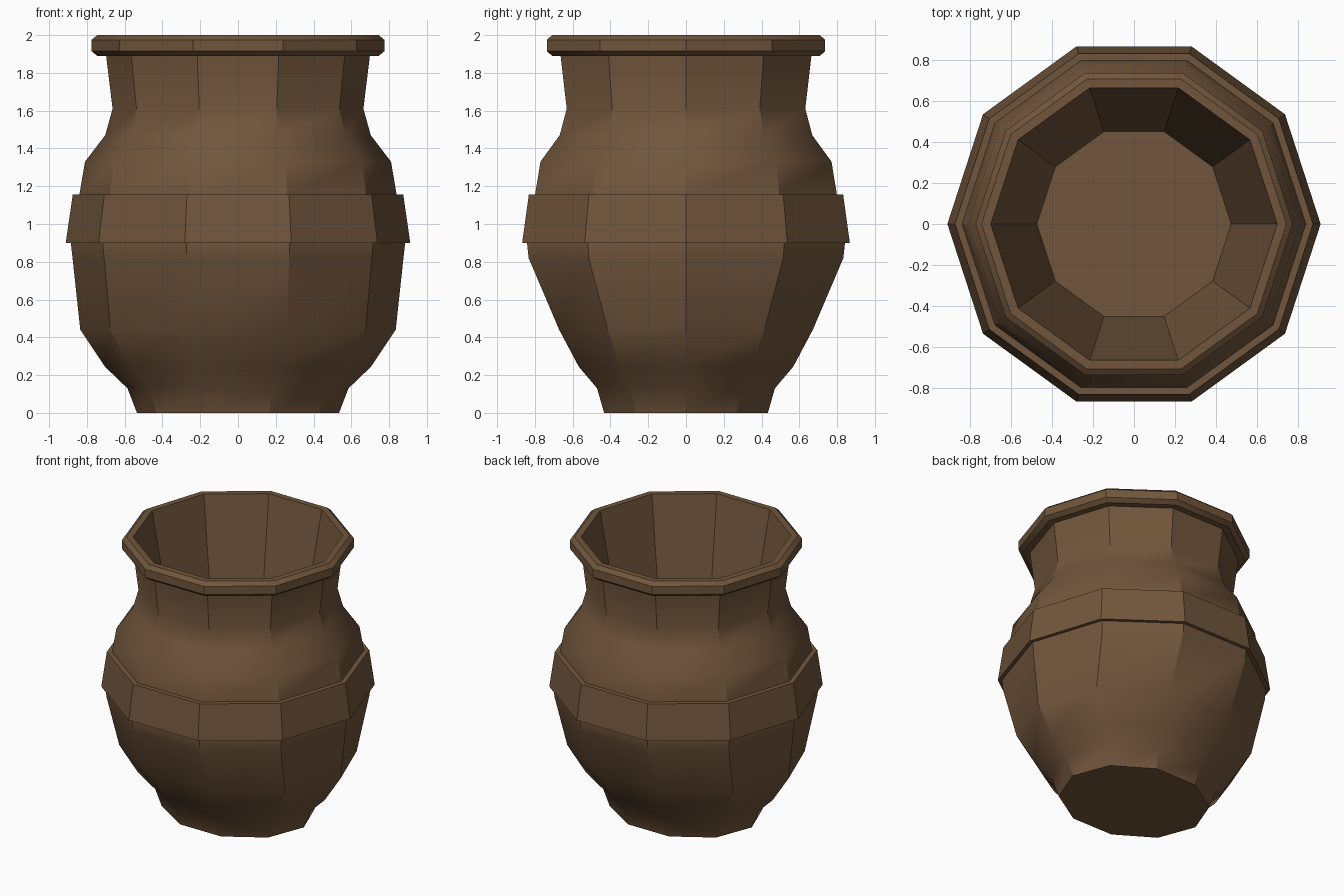
import bpy, bmesh
from math import cos, sin, pi, radians

if "Cube" in bpy.data.objects:
    bpy.data.objects.remove(bpy.data.objects["Cube"])

SIDES = 10

clay = bpy.data.materials.new("brown_clay")
clay.diffuse_color = (0.165, 0.092, 0.045, 1)
clay.use_nodes = True
clay.node_tree.nodes["Principled BSDF"].inputs["Base Color"].default_value = clay.diffuse_color


def lathe(name, profile, closed=False):
    """Skin ten-sided rings given as (x radius, y radius, height)."""
    bm = bmesh.new()
    rings = [[bm.verts.new((rx * cos(2 * pi * i / SIDES),
                            ry * sin(2 * pi * i / SIDES), z))
              for i in range(SIDES)] for rx, ry, z in profile]
    pairs = list(zip(rings, rings[1:]))
    if closed:
        pairs.append((rings[-1], rings[0]))
    else:
        bm.faces.new(rings[0])
        bm.faces.new(rings[-1])
    for a, b in pairs:
        for i in range(SIDES):
            j = (i + 1) % SIDES
            bm.faces.new((a[i], a[j], b[j], b[i]))
    bmesh.ops.recalc_face_normals(bm, faces=bm.faces)
    mesh = bpy.data.meshes.new(name)
    bm.to_mesh(mesh)
    bm.free()
    mesh.materials.append(clay)
    obj = bpy.data.objects.new(name, mesh)
    bpy.context.collection.objects.link(obj)
    bpy.ops.object.select_all(action='DESELECT')
    obj.select_set(True)
    bpy.context.view_layer.objects.active = obj
    bpy.ops.object.shade_smooth_by_angle(angle=radians(30))
    return obj


def rnd(points):
    return [(r, r, z) for r, z in points]


# Lower belly is narrower front to back than side to side
foot = [(0.535, 0.456, 0), (0.585, 0.495, 0.13), (0.705, 0.597, 0.245),
        (0.835, 0.706, 0.44)]
# Shoulder and neck, chamfered rim, then the hollow down to its floor
upper = rnd([(0.876, 0.82), (0.885, 0.90), (0.84, 1.155), (0.81, 1.33),
             (0.703, 1.47), (0.664, 1.61), (0.698, 1.89),
             (0.745, 1.89), (0.775, 1.915), (0.775, 1.975), (0.745, 2.0),
             (0.70, 2.0), (0.475, 0.85)])
lathe("pot_body", foot + upper)

# Raised band around the belly
lathe("belly_band", rnd([(0.86, 0.90), (0.912, 0.90), (0.875, 1.155),
                         (0.82, 1.155)]), closed=True)
